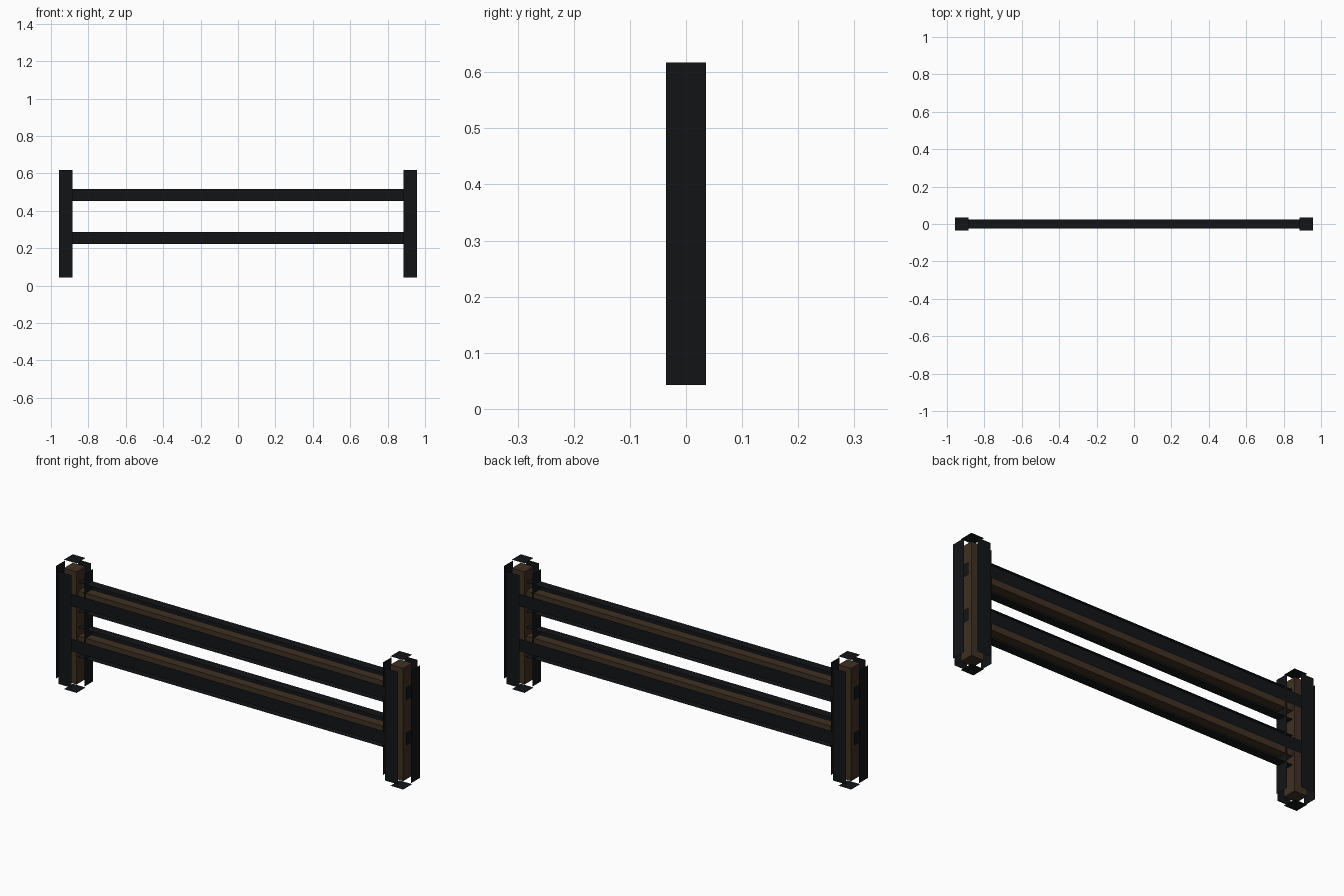
import bpy, bmesh
from mathutils import Vector

if "Cube" in bpy.data.objects:
    bpy.data.objects.remove(bpy.data.objects["Cube"])

GAP = 0.043          # distance the dark panels float off the wood
POST_X = 0.921


def material(name, color):
    m = bpy.data.materials.new(name)
    m.diffuse_color = (*color, 1)
    m.use_nodes = True
    m.node_tree.nodes["Principled BSDF"].inputs["Base Color"].default_value = m.diffuse_color
    return m


wood = material("dark_wood", (0.05, 0.03, 0.017))
black = material("black_outline", (0.006, 0.007, 0.008))


def add_object(name, bm, mat):
    mesh = bpy.data.meshes.new(name)
    bm.to_mesh(mesh)
    bm.free()
    mesh.materials.append(mat)
    obj = bpy.data.objects.new(name, mesh)
    bpy.context.collection.objects.link(obj)


def beam(name, center, size):
    # Wooden core box
    bm = bmesh.new()
    bmesh.ops.create_cube(bm, size=1)
    bmesh.ops.scale(bm, vec=Vector(size), verts=bm.verts)
    bmesh.ops.translate(bm, vec=Vector(center), verts=bm.verts)
    shell = bm.copy()
    add_object(name, bm, wood)

    # Outline shell: every face split off and pushed outward
    bmesh.ops.split_edges(shell, edges=shell.edges)
    shell.normal_update()
    for f in shell.faces:
        bmesh.ops.translate(shell, vec=f.normal * GAP, verts=f.verts)
    add_object(name + "_outline", shell, black)


# Posts
for side, s in (("left", -1), ("right", 1)):
    beam(side + "_post", (s * POST_X, 0, 0.33), (0.072, 0.072, 0.574))

# Rails, ending at the post centres
for level, z in (("lower", 0.254), ("upper", 0.484)):
    beam(level + "_rail", (0, 0, z), (2 * POST_X, 0.048, 0.063))
